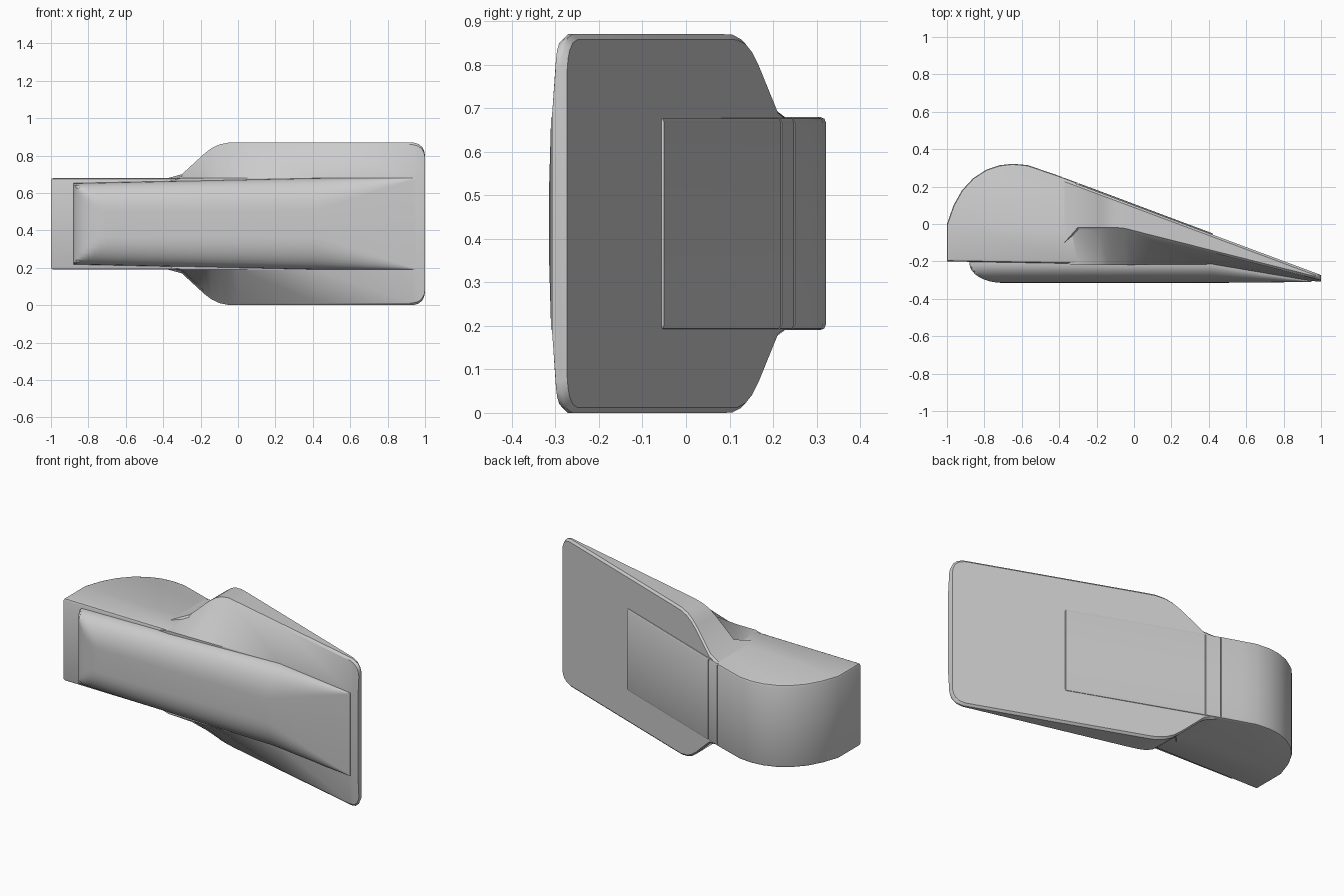
import bpy, bmesh, math

CENTRE_Z = 0.435
CORE_HALF = 0.245

if "Cube" in bpy.data.objects:
    bpy.data.objects.remove(bpy.data.objects["Cube"], do_unlink=True)


def lerp(table, x):
    """Piecewise linear lookup in a list of (x, value)."""
    if x <= table[0][0]:
        return table[0][1]
    for (x0, v0), (x1, v1) in zip(table, table[1:]):
        if x <= x1:
            return v0 + (v1 - v0) * (x - x0) / (x1 - x0)
    return table[-1][1]


def finish(name, bm):
    bmesh.ops.recalc_face_normals(bm, faces=bm.faces)
    mesh = bpy.data.meshes.new(name)
    bm.to_mesh(mesh)
    bm.free()
    obj = bpy.data.objects.new(name, mesh)
    bpy.context.collection.objects.link(obj)
    return obj


def smooth(obj, angle):
    bpy.ops.object.select_all(action="DESELECT")
    obj.select_set(True)
    bpy.context.view_layer.objects.active = obj
    bpy.ops.object.shade_smooth_by_angle(angle=math.radians(angle))


def loft(name, stations):
    """Skin (x, half section) stations; sections of (half height, y) are mirrored about mid height."""
    bm = bmesh.new()
    rings = []
    for x, half in stations:
        ring = [(x, y, CENTRE_Z + h) for h, y in half]
        ring += [(x, y, CENTRE_Z - h) for h, y in reversed(half)]
        rings.append([bm.verts.new(p) for p in ring])
    n = len(rings[0])
    for a, b in zip(rings, rings[1:]):
        for i in range(n):
            j = (i + 1) % n
            bm.faces.new((a[i], a[j], b[j], b[i]))
    bm.faces.new(rings[0])
    bm.faces.new(rings[-1])
    return finish(name, bm)


# Rounded core: plan profile extruded upward, rims softened
profile = [(-1, -0.2), (-1, 0), (-0.965, 0.1), (-0.92, 0.18), (-0.86, 0.245),
           (-0.79, 0.29), (-0.72, 0.314), (-0.65, 0.322), (-0.57, 0.315),
           (-0.49, 0.288), (-0.4, 0.257), (0.42, -0.05), (0.42, -0.2), (-0.3, -0.212)]
bm = bmesh.new()
base = bm.faces.new([bm.verts.new((x, y, CENTRE_Z - CORE_HALF)) for x, y in profile])
top = bmesh.ops.extrude_face_region(bm, geom=[base])["geom"]
bmesh.ops.translate(bm, vec=(0, 0, 2 * CORE_HALF),
                    verts=[v for v in top if isinstance(v, bmesh.types.BMVert)])
rims = [e for e in bm.edges if abs(e.verts[0].co.z - e.verts[1].co.z) < 0.01]
bmesh.ops.bevel(bm, geom=rims, offset=0.014, segments=2, profile=0.5, affect="EDGES")
core = finish("rounded_core", bm)

# Two fine grooves across the back of the core
for x, y in ((-0.3, 0.218), (-0.38, 0.248)):
    bm = bmesh.new()
    bmesh.ops.create_cube(bm, size=1)
    bmesh.ops.scale(bm, vec=(0.006, 0.012, 1), verts=bm.verts)
    bmesh.ops.translate(bm, vec=(x, y, CENTRE_Z), verts=bm.verts)
    cutter = finish("groove_cutter", bm)
    cutter.hide_render = True
    mod = core.modifiers.new("groove", "BOOLEAN")
    mod.operation = "DIFFERENCE"
    mod.solver = "EXACT"
    mod.object = cutter
    bpy.context.view_layer.objects.active = core
    bpy.ops.object.modifier_apply(modifier=mod.name)
    bpy.data.objects.remove(cutter, do_unlink=True)
smooth(core, 25)

# Tapered plate with rounded shoulders and corners
height = [(-0.38, 0.243), (-0.3, 0.265), (-0.18, 0.375), (-0.14, 0.405), (-0.1, 0.424),
          (-0.05, 0.434), (0, 0.435), (0.42, 0.435), (0.935, 0.435), (0.965, 0.427),
          (0.985, 0.41), (0.995, 0.39), (1, 0.365)]
edge_front = [(-0.38, -0.12), (-0.3, -0.03), (-0.07, -0.03), (1, -0.3)]
root_front = [(-0.38, -0.212), (-0.3, -0.22), (0.42, -0.215), (0.95, -0.305), (1, -0.308)]
plate_stations = []
for x, h in height:
    back = 0.197 - 0.373 * (x + 0.26)
    edge, root = lerp(edge_front, x), lerp(root_front, x)
    r = 0.012
    plate_stations.append((x, [(h - r, back), (h, back - r), (h, edge + r),
                               (h - r, edge), (min(CORE_HALF, h - 0.016), root)]))
smooth(loft("tapered_plate", plate_stations), 30)

# Domed front rib: hipped at one end, fanning out flat at the other
STEPS = 8
FLAT = 0.068
FRONT = -0.315
DEPTH = 0.105
angles = [math.pi / 2 * i / STEPS for i in range(STEPS + 1)]


def rib_section(x, limit=FRONT, fan=0):
    width = lerp([(-0.88, 0.217), (0.42, CORE_HALF)], x)
    half = [(width, -0.18 - 0.12 * fan)]
    for a in reversed(angles):
        h = FLAT + (width - FLAT) * math.sin(a)
        y = max(FRONT + DEPTH * (1 - math.cos(a)), limit)
        half.append((h + (CORE_HALF - h) * fan, y + (-0.31 - y) * fan))
    return x, half


rib_stations = [rib_section(-0.7 - 0.18 * math.sin(a), FRONT + DEPTH * (1 - math.cos(a)))
                for a in reversed(angles)]
rib_stations += [rib_section(x) for x in (-0.3, 0.1, 0.41)]
rib_stations += [rib_section(0.41 + 0.55 * t, fan=t) for t in (0.25, 0.5, 0.75, 0.98)]
smooth(loft("front_rib", rib_stations), 30)
